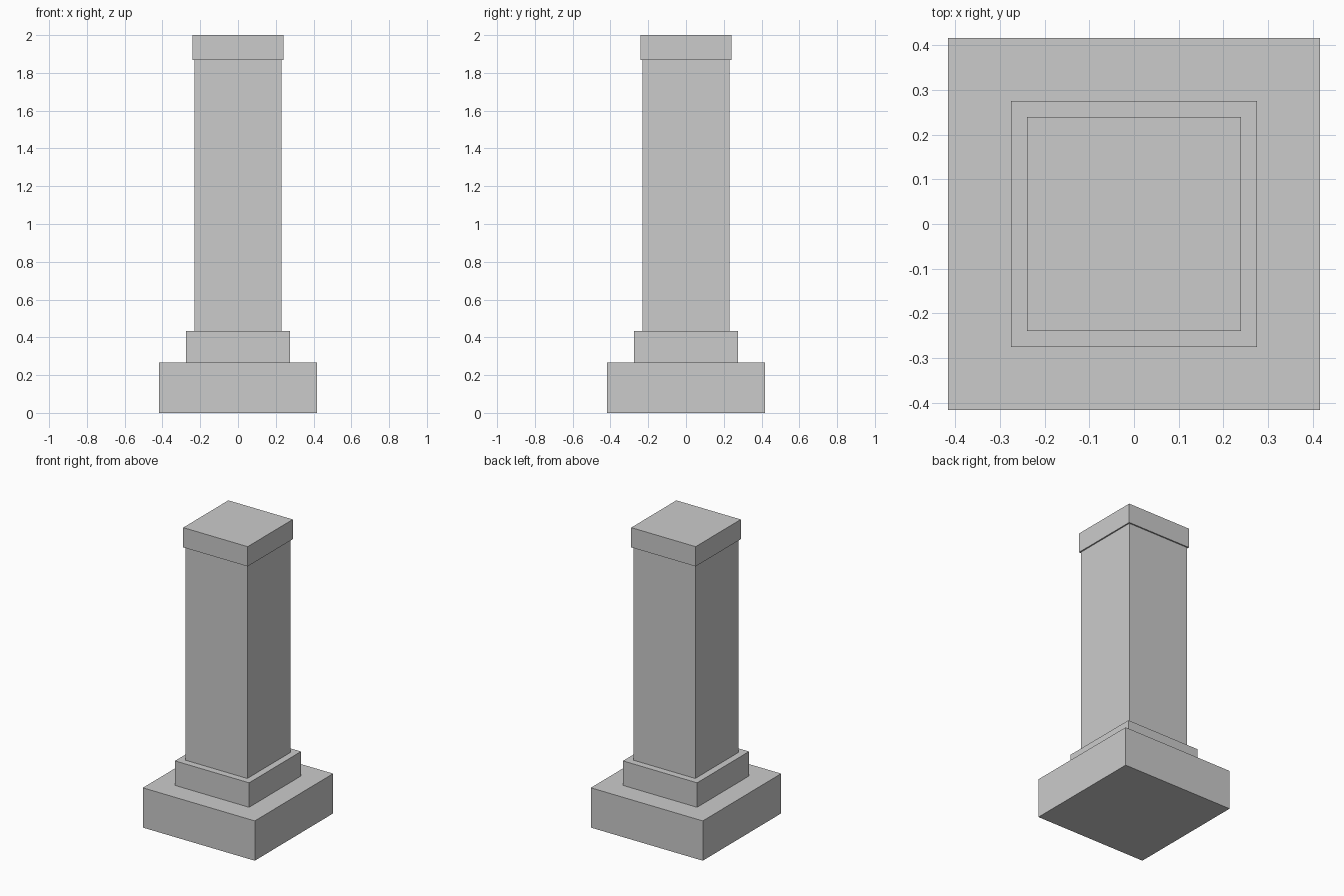
import bpy

if "Cube" in bpy.data.objects:
    bpy.data.objects.remove(bpy.data.objects["Cube"])


def block(name, half, z0, z1):
    """Square block centred on the axis, spanning z0 to z1."""
    bpy.ops.mesh.primitive_cube_add(size=1, location=(0, 0, (z0 + z1) / 2))
    ob = bpy.context.object
    ob.name = name
    ob.scale = (2 * half, 2 * half, z1 - z0)
    bpy.ops.object.transform_apply(location=False, rotation=False, scale=True)
    return ob


# Square pillar, stacked from the ground up
block("base_plinth", 0.417, 0.0, 0.268)
block("upper_plinth", 0.276, 0.268, 0.433)
block("shaft", 0.231, 0.433, 1.867)
block("cap", 0.240, 1.867, 2.0)
